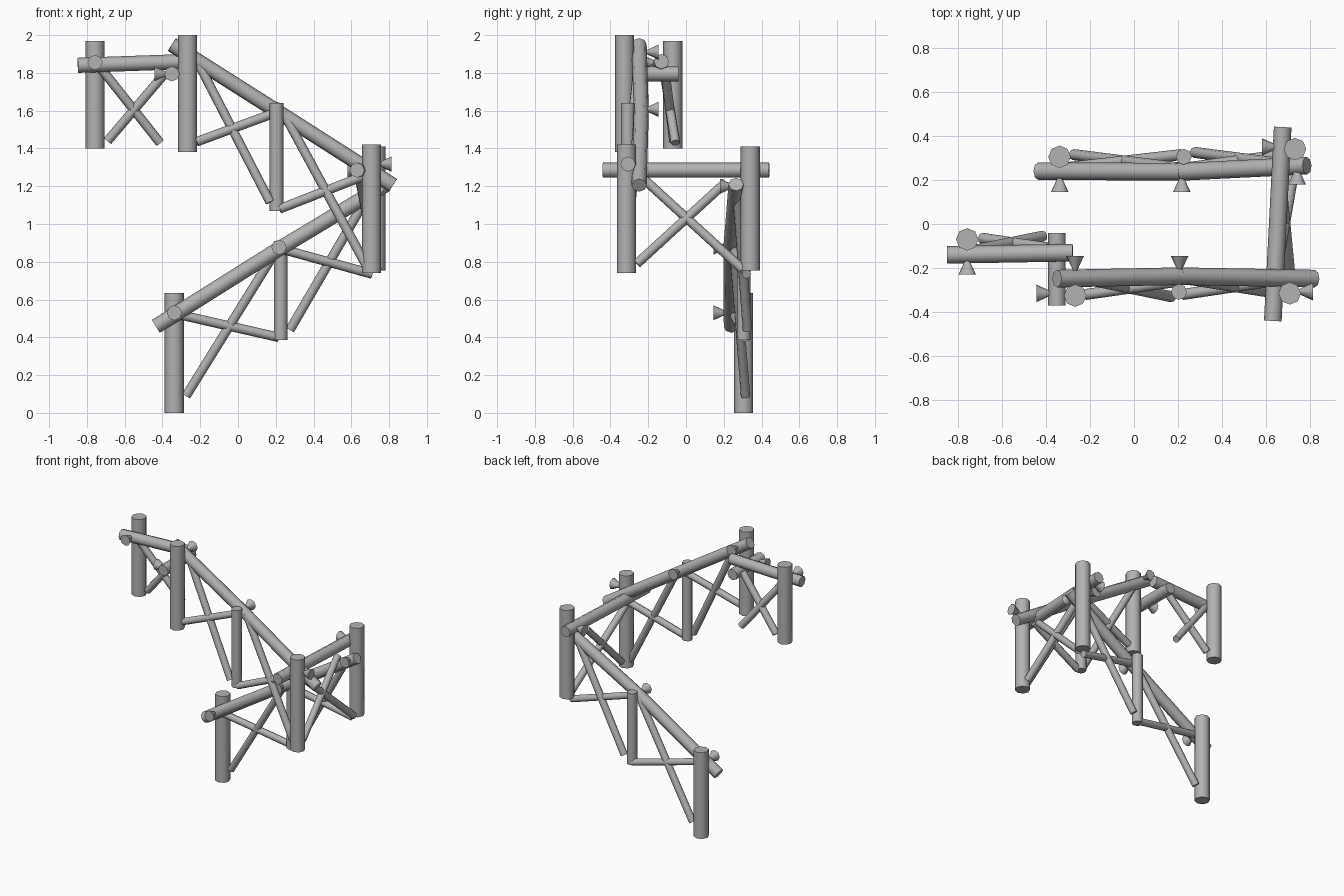
import bpy, bmesh, math
from mathutils import Vector

cube = bpy.data.objects.get("Cube")
if cube:
    bpy.data.objects.remove(cube, do_unlink=True)

steel = bpy.data.materials.new("grey_steel")
steel.use_nodes = True
grey = (0.45, 0.45, 0.45, 1)
steel.diffuse_color = grey
steel.node_tree.nodes["Principled BSDF"].inputs["Base Color"].default_value = grey


def rod(name, points, r1, r2=None):
    """Octagonal rod running through the points, or a cone if r2 is given."""
    bm = bmesh.new()
    for a, b in zip(points, points[1:]):
        a, b = Vector(a), Vector(b)
        d = b - a
        made = bmesh.ops.create_cone(bm, cap_ends=True, segments=8, radius1=r1,
                                     radius2=r1 if r2 is None else r2, depth=d.length)
        # an upright axis keeps the flats square to the walls
        turn = d.to_track_quat('Z', 'Y').to_matrix().to_4x4()
        turn.translation = (a + b) / 2
        bmesh.ops.transform(bm, matrix=turn, verts=made["verts"])
    mesh = bpy.data.meshes.new(name)
    bm.to_mesh(mesh)
    bm.free()
    mesh.materials.append(steel)
    obj = bpy.data.objects.new(name, mesh)
    bpy.context.collection.objects.link(obj)
    bpy.ops.object.select_all(action='DESELECT')
    obj.select_set(True)
    bpy.context.view_layer.objects.active = obj
    bpy.ops.object.shade_smooth_by_angle(angle=math.radians(60))
    return obj


POST, RAIL, BRACE, SMALL = 0.051, 0.04, 0.025, 0.036

# Upright posts: x, y, bottom, top, radius
posts = {
    "upper_end_post": (-0.757, -0.07, 1.40, 1.97, POST),
    "front_tall_post": (-0.267, -0.325, 1.38, 2.0, POST),
    "front_middle_post": (0.204, -0.308, 1.07, 1.64, SMALL),
    "front_corner_post": (0.707, -0.315, 0.74, 1.42, POST),
    "back_corner_post": (0.731, 0.34, 0.755, 1.41, POST),
    "back_middle_post": (0.226, 0.305, 0.385, 0.91, SMALL),
    "lower_end_post": (-0.338, 0.305, 0, 0.635, POST),
}
for name, (x, y, low, high, r) in posts.items():
    rod(name, [(x, y, low), (x, y, high)], r)

# Handrails, the long ones slightly bowed
rod("upper_rail", [(-0.848, -0.14, 1.84), (-0.278, -0.13, 1.86)], RAIL)
rod("upper_crossbar", [(-0.35, -0.37, 1.795), (-0.35, -0.04, 1.795)], RAIL)
rod("front_rail", [(-0.35, -0.248, 1.95), (0.206, -0.237, 1.597), (0.82, -0.248, 1.205)], RAIL)
rod("side_rail", [(0.63, -0.44, 1.285), (0.675, 0.44, 1.285)], RAIL)
rod("back_rail", [(-0.435, 0.24, 0.458), (0.22, 0.237, 0.87), (0.785, 0.265, 1.21)], RAIL)

# Crossed braces, one pair per bay
braces = {
    "upper_bay": [((-0.73, -0.12, 1.83), (-0.413, -0.055, 1.43)),
                  ((-0.69, -0.065, 1.44), (-0.385, -0.11, 1.80))],
    "front_first_bay": [((-0.22, -0.25, 1.87), (0.17, -0.33, 1.115)),
                        ((-0.22, -0.32, 1.435), (0.2, -0.26, 1.59))],
    "front_second_bay": [((0.24, -0.25, 1.59), (0.685, -0.32, 0.77)),
                         ((0.22, -0.32, 1.08), (0.655, -0.255, 1.25))],
    "side_bay": [((0.71, -0.26, 0.79), (0.665, 0.21, 1.22)),
                 ((0.645, -0.22, 1.235), (0.735, 0.3, 0.76))],
    "back_second_bay": [((0.24, 0.255, 0.865), (0.71, 0.32, 0.735)),
                        ((0.275, 0.325, 0.44), (0.7, 0.27, 1.17))],
    "back_first_bay": [((-0.31, 0.255, 0.52), (0.215, 0.315, 0.40)),
                       ((-0.275, 0.315, 0.09), (0.2, 0.255, 0.855))],
}
for bay, pair in braces.items():
    for label, ends in zip(("falling", "rising"), pair):
        rod(f"{bay}_{label}_brace", ends, BRACE)

# Flared bolts: narrow end on the rail, wide end outwards
bolts = [
    ((-0.757, -0.175, 1.855), (0, -1, 0)),
    ((-0.267, -0.2, 1.91), (0, 1, 0)),
    ((0.207, -0.2, 1.607), (0, 1, 0)),
    ((-0.388, -0.315, 1.795), (-1, 0, 0)),
    ((0.757, -0.307, 1.317), (1, 0, 0)),
    ((0.635, 0.35, 1.285), (-1, 0, 0)),
    ((0.74, 0.235, 1.2), (0, -1, 0)),
    ((0.217, 0.2, 0.877), (0, -1, 0)),
    ((-0.337, 0.2, 0.53), (0, -1, 0)),
]
for i, (start, way) in enumerate(bolts, 1):
    out = Vector(way)
    rod(f"bolt_{i}", [Vector(start) - out * 0.01, Vector(start) + out * 0.055], 0.01, 0.04)
